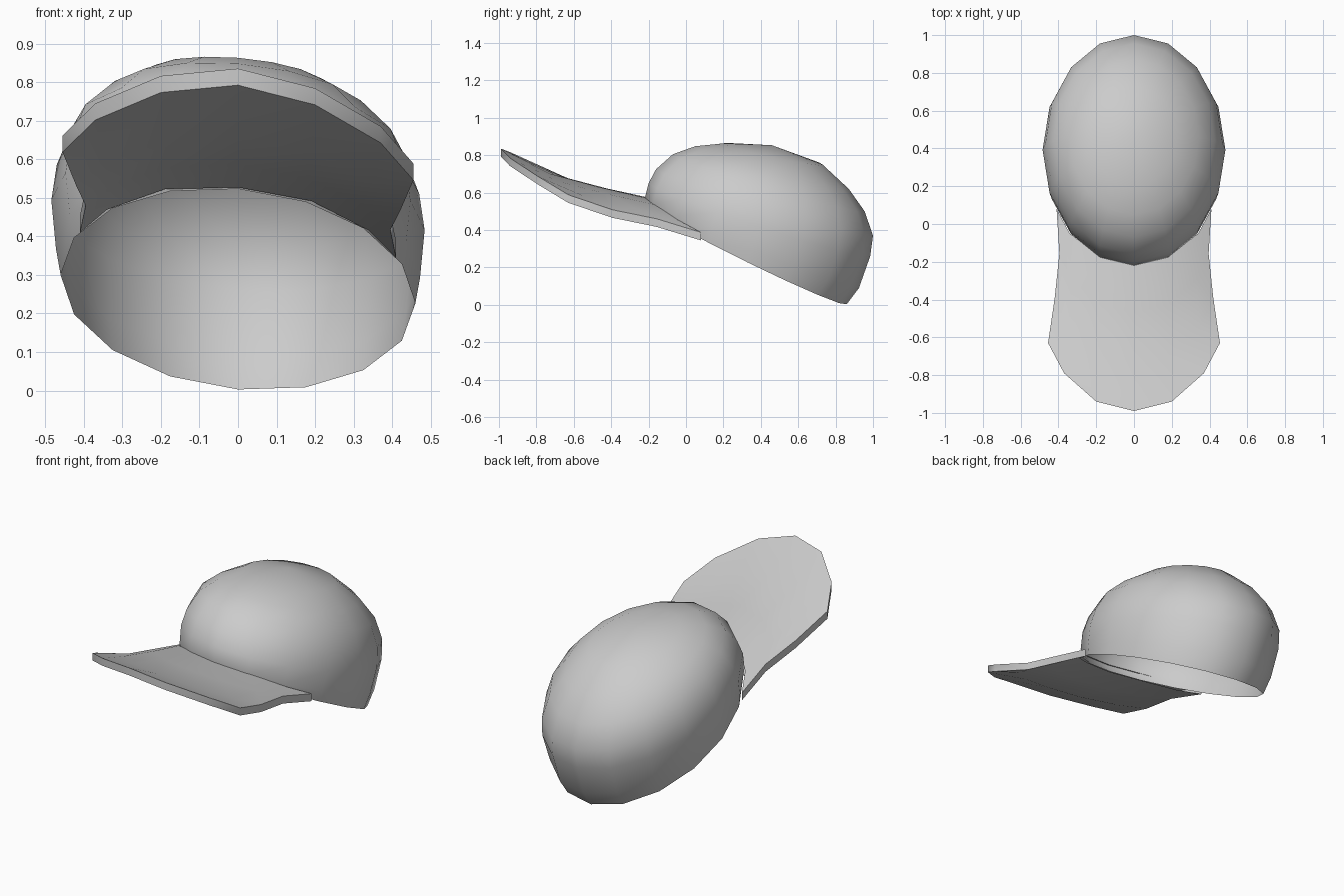
import bpy, bmesh, math
from mathutils import Vector

if "Cube" in bpy.data.objects:
    bpy.data.objects.remove(bpy.data.objects["Cube"])

TILT = -0.08   # the cap leans slightly to one side


def finish(name, bm):
    for v in bm.verts:
        v.co.z += TILT * v.co.x
    me = bpy.data.meshes.new(name)
    bm.to_mesh(me)
    bm.free()
    ob = bpy.data.objects.new(name, me)
    bpy.context.collection.objects.link(ob)
    bpy.ops.object.select_all(action='DESELECT')
    ob.select_set(True)
    bpy.context.view_layer.objects.active = ob
    bpy.ops.object.shade_smooth_by_angle(angle=math.radians(45))


# Crown: open dome lofted through tilted rings (front y,z / back y,z / half width)
LEVELS = [
    (-0.20, 0.523, 0.86, 0.003, 0.460),
    (-0.22, 0.570, 0.925, 0.09, 0.472),
    (-0.20, 0.650, 0.985, 0.26, 0.484),
    (-0.16, 0.725, 1.000, 0.37, 0.470),
    (-0.07, 0.805, 0.955, 0.50, 0.428),
    (0.05, 0.848, 0.870, 0.62, 0.345),
    (0.20, 0.863, 0.730, 0.75, 0.230),
]
SEG = 16
bm = bmesh.new()
rings = []
for fy, fz, by, bz, w in LEVELS:
    ring = []
    for i in range(SEG):
        a = 2 * math.pi * i / SEG
        k = (1 + math.cos(a)) / 2
        ring.append(bm.verts.new((w * math.sin(a), by + (fy - by) * k, bz + (fz - bz) * k)))
    rings.append(ring)
apex = bm.verts.new((0, 0.46, 0.853))
for lo, hi in zip(rings, rings[1:]):
    for i in range(SEG):
        j = (i + 1) % SEG
        bm.faces.new((lo[i], lo[j], hi[j], hi[i]))
for i in range(SEG):
    bm.faces.new((rings[-1][i], rings[-1][(i + 1) % SEG], apex))
finish("crown", bm)

# Brim: curved slab from the crown rim to the rounded outer edge, mirrored in x
INNER = [(0, -0.21, 0.57), (0.19, -0.165, 0.55), (0.34, -0.05, 0.485), (0.41, 0.08, 0.42)]
OUTER = [(0, -0.99, 0.835), (0.20, -0.94, 0.80), (0.37, -0.79, 0.715), (0.455, -0.63, 0.625)]
SAG = [(0, 0.028, 0.045, 0), (0, 0.026, 0.042, 0), (0, 0.012, 0.03, 0), (0, -0.003, 0.015, 0)]
PINCH = (0, 0.03, 0.02, 0)
THICK = 0.043
bm = bmesh.new()
top, bottom = [], []
for c in range(-3, 4):
    n = abs(c)
    s = -1 if c < 0 else 1
    col = []
    for r in range(4):
        p = Vector(INNER[n]).lerp(Vector(OUTER[n]), r / 3)
        p.z -= SAG[n][r]
        p.x = s * (p.x - PINCH[r] * n / 3)
        col.append(p)
    top.append([bm.verts.new(p) for p in col])
    bottom.append([bm.verts.new(p - Vector((0, 0, THICK))) for p in col])
for c in range(6):
    for r in range(3):
        for g in (top, bottom):
            bm.faces.new((g[c][r], g[c][r + 1], g[c + 1][r + 1], g[c + 1][r]))
# outer wall of the brim, left side, front, right side
path = [(0, r) for r in range(4)] + [(c, 3) for c in range(1, 7)] + [(6, r) for r in (2, 1, 0)]
for (a, b), (c, d) in zip(path, path[1:]):
    bm.faces.new((top[a][b], top[c][d], bottom[c][d], bottom[a][b]))
bmesh.ops.recalc_face_normals(bm, faces=bm.faces)
bm.normal_update()
if top[3][1].link_faces[0].normal.z < 0:
    bmesh.ops.reverse_faces(bm, faces=bm.faces)
finish("brim", bm)
